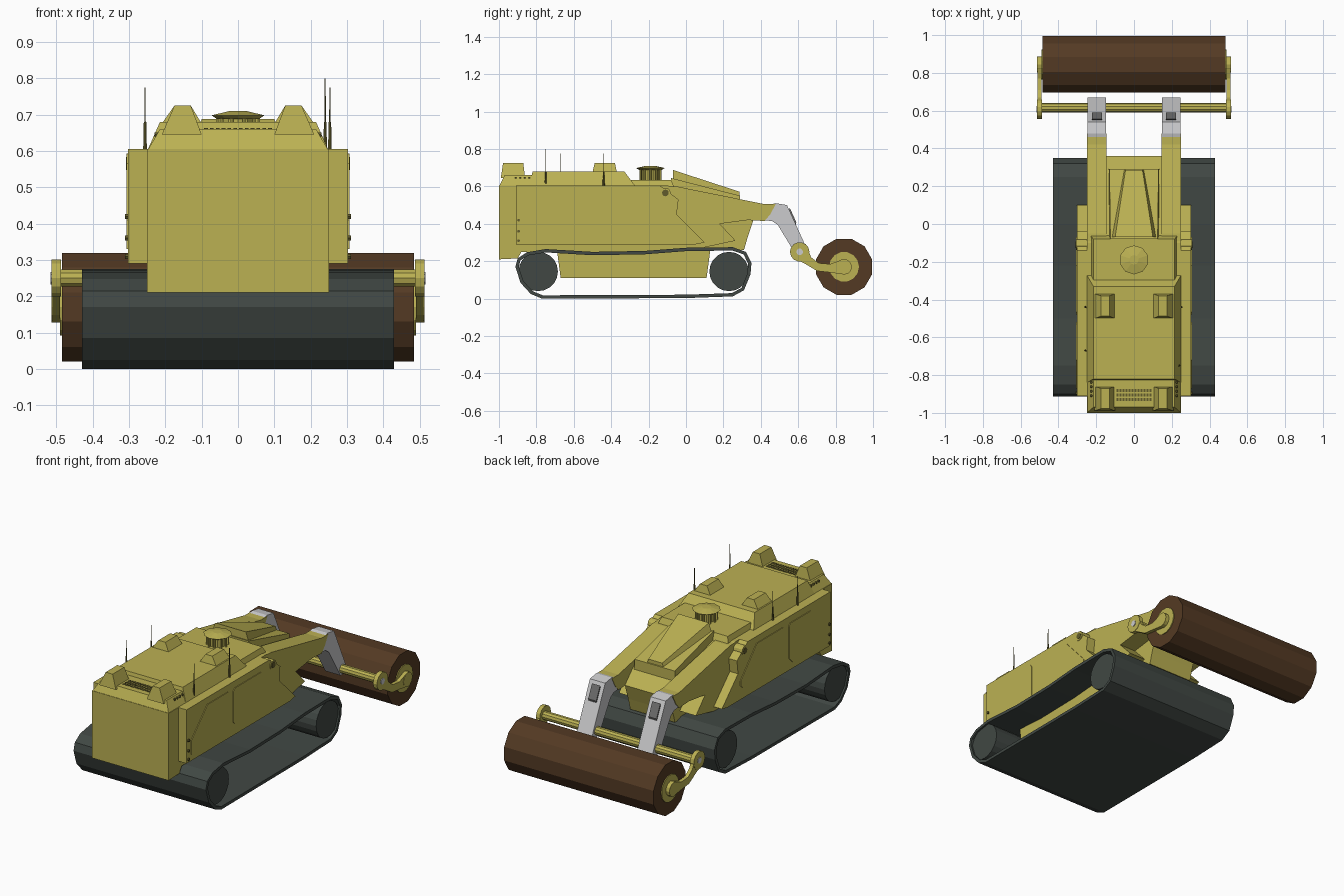
import bpy, bmesh, math
from mathutils import Vector, Matrix


def material(name, rgb):
    m = bpy.data.materials.new(name)
    m.diffuse_color = (*rgb, 1)
    return m


YELLOW = material("olive_yellow", (0.50, 0.44, 0.086))
TRACK = material("track_dark", (0.052, 0.064, 0.057))
BROWN = material("roller_brown", (0.088, 0.042, 0.017))
GREY = material("link_grey", (0.60, 0.60, 0.61))
DARK = material("dark_grey", (0.16, 0.16, 0.16))
SHADE = material("vent_olive", (0.12, 0.105, 0.025))


def finish(name, bm, mat):
    bmesh.ops.recalc_face_normals(bm, faces=bm.faces)
    me = bpy.data.meshes.new(name)
    bm.to_mesh(me)
    bm.free()
    me.materials.append(mat)
    ob = bpy.data.objects.new(name, me)
    bpy.context.collection.objects.link(ob)
    return ob


def prism(name, pts, x0, x1, mat, caps=True):
    """Extrude a (y, z) side profile from x0 to x1."""
    bm = bmesh.new()
    a = [bm.verts.new((x0, y, z)) for y, z in pts]
    b = [bm.verts.new((x1, y, z)) for y, z in pts]
    n = len(pts)
    for i in range(n):
        j = (i + 1) % n
        bm.faces.new((a[i], a[j], b[j], b[i]))
    if caps:
        bm.faces.new(a)
        bm.faces.new(b)
    return finish(name, bm, mat)


def pair(name, pts, x0, x1, mat):
    for s, side in ((1, "right"), (-1, "left")):
        prism(f"{name}_{side}", pts, s * x0, s * x1, mat)


def loft(name, low, high, mat):
    """Hull between two quads of corner points."""
    bm = bmesh.new()
    a = [bm.verts.new(p) for p in low]
    b = [bm.verts.new(p) for p in high]
    for i in range(4):
        j = (i + 1) % 4
        bm.faces.new((a[i], a[j], b[j], b[i]))
    bm.faces.new(a)
    bm.faces.new(b)
    return finish(name, bm, mat)


def rect(x0, x1, y0, y1, z):
    return [(x0, y0, z), (x1, y0, z), (x1, y1, z), (x0, y1, z)]


def circle(cy, cz, r, n, turn=0.0):
    return [(cy + r * math.cos(2 * math.pi * i / n + turn),
             cz + r * math.sin(2 * math.pi * i / n + turn)) for i in range(n)]


def cone(name, loc, r0, r1, h, n, mat):
    bm = bmesh.new()
    bmesh.ops.create_cone(bm, cap_ends=True, segments=n, radius1=r0, radius2=r1, depth=h,
                          matrix=Matrix.Translation(Vector(loc) + Vector((0, 0, h / 2))))
    return finish(name, bm, mat)


# Full-width track band with its two drums
band = [(-0.77, 0.0), (0.0, 0.003), (0.25, 0.012), (0.31, 0.045), (0.345, 0.13), (0.35, 0.19),
        (0.32, 0.25), (0.25, 0.275), (0.0, 0.272), (-0.22, 0.255), (-0.5, 0.25), (-0.75, 0.265),
        (-0.85, 0.248), (-0.90, 0.215), (-0.912, 0.17), (-0.885, 0.085), (-0.83, 0.025)]
track = prism("track_band", band, -0.43, 0.43, TRACK, caps=False)
mod = track.modifiers.new("thickness", "SOLIDIFY")
mod.thickness = 0.018
mod.offset = -1
for nm, cy in (("rear", 0.23), ("front", -0.79)):
    prism(f"{nm}_drum", circle(cy, 0.145, 0.105, 20), -0.42, 0.42, TRACK)

# Hull, lower tub, narrow nose
prism("hull", [(-1, 0.21), (-1, 0.605), (-0.1, 0.605), (0.1, 0.55), (0.1, 0.25), (-0.88, 0.25),
               (-0.9, 0.215)], -0.25, 0.25, YELLOW)
prism("lower_tub", [(-0.67, 0.11), (-0.69, 0.26), (0.13, 0.26), (0.11, 0.11)], -0.25, 0.25, YELLOW)
prism("nose", [(-0.05, 0.58), (0.28, 0.5), (0.36, 0.42), (0.33, 0.33), (0.31, 0.26), (0, 0.26)],
      -0.145, 0.145, YELLOW)

# Side pods with raised panels and bolts
pair("side_pod", [(-0.91, 0.29), (-0.91, 0.605), (-0.14, 0.605), (-0.04, 0.53), (-0.05, 0.45),
                  (0.10, 0.30), (0.05, 0.29)], 0.245, 0.303, YELLOW)
pair("front_panel", [(-0.87, 0.33), (-0.87, 0.41), (-0.72, 0.565), (-0.53, 0.565), (-0.52, 0.55),
                     (-0.52, 0.36), (-0.55, 0.33)], 0.30, 0.307, YELLOW)
pair("rear_panel", [(-0.48, 0.37), (-0.48, 0.55), (-0.465, 0.565), (-0.22, 0.565), (-0.07, 0.40),
                    (-0.07, 0.37), (-0.09, 0.355), (-0.465, 0.355)], 0.30, 0.307, YELLOW)
for z in (0.31, 0.36, 0.42):
    pair("pod_bolt", circle(-0.895, z, 0.008, 6), 0.30, 0.311, SHADE)
pair("side_port", circle(-0.11, 0.565, 0.028, 12), 0.25, 0.307, YELLOW)
pair("side_port_lens", circle(-0.11, 0.565, 0.018, 12), 0.30, 0.309, SHADE)

# Upper deck with sloped sides, rear step, turret platform
loft("deck", rect(-0.25, 0.25, -0.84, -0.27, 0.60), rect(-0.215, 0.215, -0.82, -0.33, 0.68), YELLOW)
loft("front_deck", rect(-0.25, 0.25, -1.0, -0.80, 0.60), rect(-0.215, 0.215, -0.97, -0.80, 0.66), YELLOW)
loft("turret_platform", rect(-0.23, 0.23, -0.30, -0.06, 0.59), rect(-0.215, 0.215, -0.30, -0.08, 0.635), YELLOW)

# Vent slots and small side bolts on the front deck
for i in range(12):
    for j in range(3):
        x, y = -0.088 + i * 0.016, -0.93 + j * 0.024
        loft("vent_hole", rect(x - 0.005, x + 0.005, y - 0.008, y + 0.008, 0.655),
             rect(x - 0.005, x + 0.005, y - 0.008, y + 0.008, 0.663), SHADE)
for i in range(4):
    pair("deck_bolt", circle(-0.91 + i * 0.024, 0.645, 0.007, 6), 0.21, 0.23, SHADE)

# Four sensor humps
for s in (-1, 1):
    for y0, y1, z in ((-0.99, -0.86, 0.645), (-0.50, -0.37, 0.675)):
        x0, x1 = sorted((s * 0.10, s * 0.21))
        t0, t1 = sorted((s * 0.13, s * 0.175))
        loft("sensor_hump", rect(x0, x1, y0, y1, z), rect(t0, t1, y0 + 0.012, y1 - 0.01, 0.725), YELLOW)

# Hat-shaped turret
cone("turret_stem", (0, -0.19, 0.63), 0.045, 0.045, 0.06, 10, YELLOW)
for i in range(10):
    a = math.tau * i / 10
    cone("turret_post", (0.055 * math.cos(a), -0.19 + 0.055 * math.sin(a), 0.63), 0.006, 0.006, 0.06, 6, YELLOW)
cone("turret_brim", (0, -0.19, 0.688), 0.06, 0.077, 0.010, 10, YELLOW)
cone("turret_cap", (0, -0.19, 0.698), 0.077, 0.025, 0.012, 10, YELLOW)

# Sloped hood with tapered ridge
loft("hood", [(-0.135, -0.08, 0.54), (0.135, -0.08, 0.54), (0.135, 0.29, 0.47), (-0.135, 0.29, 0.47)],
     [(-0.125, -0.08, 0.645), (0.125, -0.08, 0.645), (0.13, 0.29, 0.55), (-0.13, 0.29, 0.55)], YELLOW)
loft("hood_ridge", [(-0.12, -0.07, 0.63), (0.12, -0.07, 0.63), (0.055, 0.285, 0.54), (-0.055, 0.285, 0.54)],
     [(-0.10, -0.07, 0.688), (0.10, -0.07, 0.688), (0.045, 0.285, 0.572), (-0.045, 0.285, 0.572)], YELLOW)

# Lifting arms and side brackets
pair("lift_arm", [(-0.15, 0.605), (-0.05, 0.60), (0.42, 0.505), (0.48, 0.505), (0.45, 0.45), (0.42, 0.415),
                  (0.33, 0.42), (0.18, 0.40), (0.265, 0.31), (0.08, 0.27), (-0.1, 0.30)], 0.145, 0.25, YELLOW)

# Grey links with slot plates on the sloped face
pair("grey_link", [(0.40, 0.42), (0.44, 0.46), (0.42, 0.495), (0.48, 0.51), (0.54, 0.50), (0.67, 0.215),
                   (0.60, 0.215), (0.56, 0.28), (0.49, 0.395), (0.46, 0.415)], 0.147, 0.246, GREY)
pair("link_slot", [(0.55, 0.47), (0.555, 0.485), (0.59, 0.408), (0.585, 0.39)], 0.17, 0.222, DARK)

# Cross bar and roller arms
prism("cross_bar", circle(0.615, 0.25, 0.025, 10), -0.512, 0.512, YELLOW)
pair("arm_eye", circle(0.608, 0.25, 0.052, 14), 0.488, 0.513, YELLOW)
pair("eye_pin", circle(0.608, 0.25, 0.018, 10), 0.50, 0.516, GREY)
pair("roller_arm", [(0.575, 0.215), (0.64, 0.285), (0.67, 0.22), (0.71, 0.19), (0.77, 0.185), (0.84, 0.21),
                    (0.84, 0.13), (0.77, 0.14), (0.70, 0.148), (0.63, 0.19)], 0.490, 0.511, YELLOW)
pair("arm_boss", circle(0.845, 0.17, 0.042, 12), 0.485, 0.513, YELLOW)

# Roller drum and end discs
prism("roller", circle(0.845, 0.17, 0.155, 12, math.pi / 12), -0.485, 0.485, BROWN)
pair("roller_disc", circle(0.845, 0.17, 0.08, 14), 0.48, 0.490, YELLOW)

# Whip antennas
for x, y, top in ((0.24, -0.75, 0.80), (0.253, -0.44, 0.775), (-0.256, -0.67, 0.775), (-0.256, -0.44, 0.775)):
    cone("antenna_base", (x, y, 0.60), 0.006, 0.004, 0.08, 6, SHADE)
    cone("antenna", (x, y, 0.60), 0.003, 0.0015, top - 0.60, 6, SHADE)
